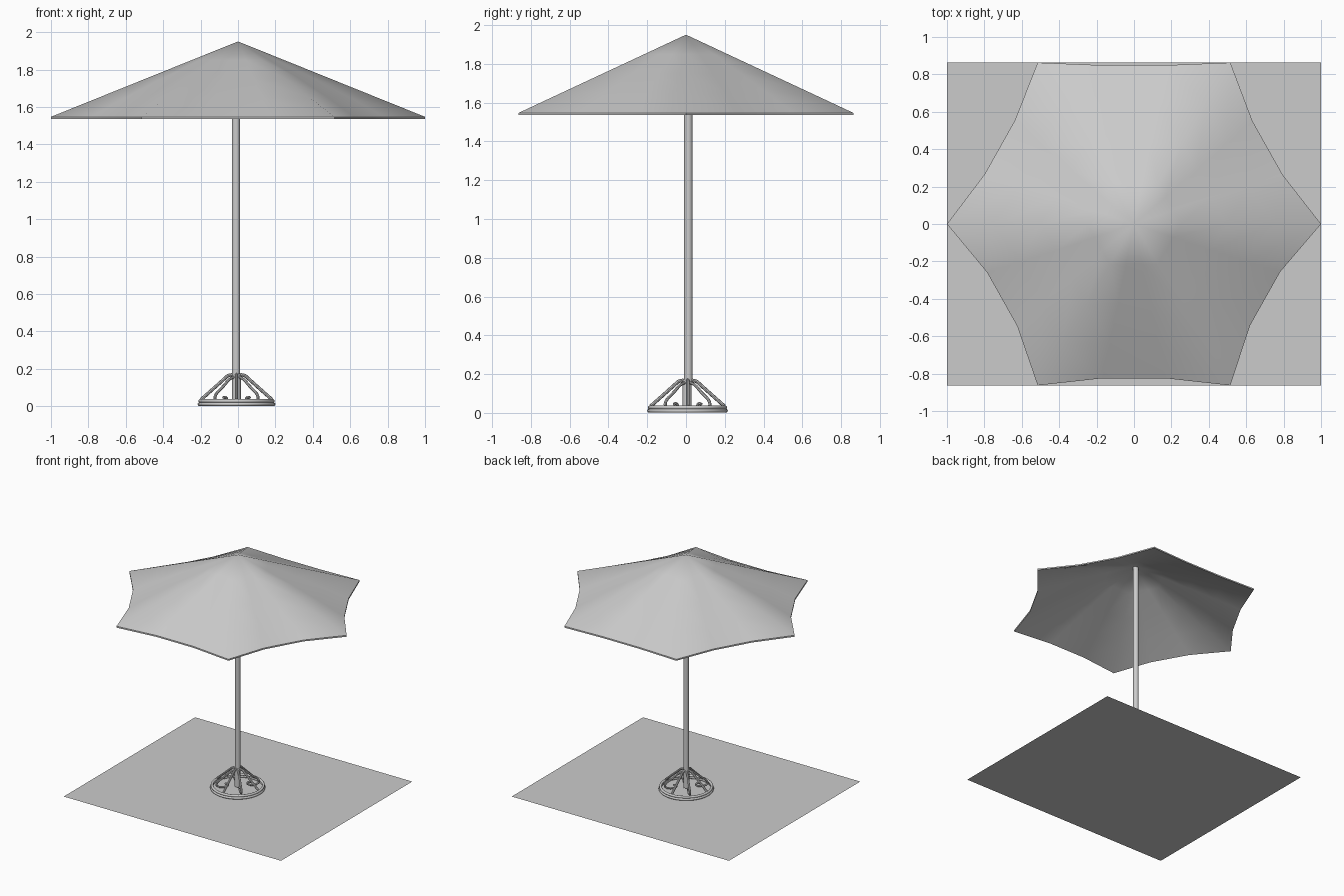
import bpy, bmesh
from math import cos, sin, pi, radians
from mathutils import Vector

cube = bpy.data.objects.get("Cube")
if cube:
    bpy.data.objects.remove(cube, do_unlink=True)

grey = bpy.data.materials.new("light_grey")
grey.use_nodes = True
COLOUR = (0.6, 0.6, 0.6, 1)
grey.diffuse_color = COLOUR
grey.node_tree.nodes["Principled BSDF"].inputs["Base Color"].default_value = COLOUR

HALF_Y = 0.863
CENTRE = Vector((-0.008, 0.008, 0))     # stand and pole sit slightly off centre


def finish(obj, name, angle=40):
    obj.name = obj.data.name = name
    obj.data.materials.clear()
    obj.data.materials.append(grey)
    bpy.ops.object.select_all(action="DESELECT")
    obj.select_set(True)
    bpy.context.view_layer.objects.active = obj
    bpy.ops.object.shade_smooth_by_angle(angle=radians(angle))
    return obj


def mesh_from(bm, name, angle=40):
    bmesh.ops.recalc_face_normals(bm, faces=bm.faces)
    mesh = bpy.data.meshes.new(name)
    bm.to_mesh(mesh)
    bm.free()
    obj = bpy.data.objects.new(name, mesh)
    bpy.context.collection.objects.link(obj)
    return finish(obj, name, angle)


def tube(name, points, radius):
    """Round bar following a smooth path, converted to a mesh."""
    curve = bpy.data.curves.new(name, "CURVE")
    curve.dimensions = "3D"
    curve.bevel_depth = radius
    curve.bevel_resolution = 2
    curve.resolution_u = 6
    curve.use_fill_caps = True
    spline = curve.splines.new("NURBS")
    spline.points.add(len(points) - 1)
    for p, co in zip(spline.points, points):
        p.co = (*co, 1)
    spline.order_u = 3
    spline.use_endpoint_u = True
    obj = bpy.data.objects.new(name, curve)
    bpy.context.collection.objects.link(obj)
    bpy.ops.object.select_all(action="DESELECT")
    obj.select_set(True)
    bpy.context.view_layer.objects.active = obj
    bpy.ops.object.convert(target="MESH")
    return finish(bpy.context.object, name)


def cylinder(name, radius, z0, z1, centre):
    bpy.ops.mesh.primitive_cylinder_add(
        vertices=20, radius=radius, depth=z1 - z0,
        location=(centre.x, centre.y, (z0 + z1) / 2))
    return finish(bpy.context.object, name)


# Ground sheet
bm = bmesh.new()
bm.faces.new([bm.verts.new((x, y, 0)) for x, y in
              ((-1, -HALF_Y), (1, -HALF_Y), (1, HALF_Y), (-1, HALF_Y))])
mesh_from(bm, "ground_sheet")

# Canopy: six straight ribs, cloth edges sagging inward between them
corners = [Vector(c) for c in ((1, 0), (0.515, HALF_Y), (-0.515, HALF_Y),
                               (-1, 0), (-0.515, -HALF_Y), (0.515, -HALF_Y))]
SAGS = (0.05, 0.014, 0.045, 0.06, 0.038, 0.065)
APEX, RIM, THICK, RINGS = 1.95, 1.547, 0.012, 4


def canopy_ring(t, drop):
    ring = []
    for i, sag in enumerate(SAGS):
        a, b = corners[i], corners[(i + 1) % 6]
        inward = -(a + b).normalized()
        for k in range(3):
            p = a.lerp(b, k / 3) * t
            if k:
                p += inward * sag * t ** 3
            ring.append((p.x, p.y, APEX + (RIM - APEX) * t - drop))
    return ring


bm = bmesh.new()
outer = []
for drop in (0, THICK):
    tip = bm.verts.new((0, 0, APEX - drop))
    previous = None
    for r in range(1, RINGS + 1):
        ring = [bm.verts.new(co) for co in canopy_ring(r / RINGS, drop)]
        n = len(ring)
        for i in range(n):
            j = (i + 1) % n
            if previous:
                bm.faces.new((previous[i], ring[i], ring[j], previous[j]))
            else:
                bm.faces.new((tip, ring[i], ring[j]))
        previous = ring
    outer.append(previous)
top, under = outer
for i in range(len(top)):
    j = (i + 1) % len(top)
    bm.faces.new((top[i], under[i], under[j], top[j]))
mesh_from(bm, "canopy", 50)

# Pole and the socket it stands in
cylinder("pole", 0.022, 0.16, APEX - 0.02, CENTRE + Vector((-0.002, 0.004, 0)))
cylinder("pole_socket", 0.023, 0.02, 0.175, CENTRE + Vector((0, -0.002, 0)))

# Two stacked hoops of the stand
for name, radius, z in (("lower_hoop", 0.198, 0.011), ("upper_hoop", 0.194, 0.028)):
    bpy.ops.mesh.primitive_torus_add(
        major_radius=radius, minor_radius=0.01, major_segments=48,
        minor_segments=10, location=CENTRE + Vector((0, 0, z)))
    finish(bpy.context.object, name, 60)

# Sloping arms on the axes, curled scrolls on the diagonals
ARM = ((0.02, 0.168), (0.045, 0.166), (0.06, 0.15), (0.19, 0.035))
SCROLL = ((0.02, 0.155), (0.05, 0.15), (0.1, 0.105), (0.16, 0.065), (0.165, 0.03),
          (0.11, 0.018), (0.07, 0.03), (0.08, 0.052), (0.1, 0.045))


def around(profile, angle):
    return [CENTRE + Vector((r * cos(angle), r * sin(angle), z)) for r, z in profile]


for i in range(4):
    angle = i * pi / 2
    tube(f"stand_arm_{i + 1}", around(ARM, angle), 0.009)
    tube(f"stand_scroll_{i + 1}", around(SCROLL, angle + pi / 4), 0.008)
